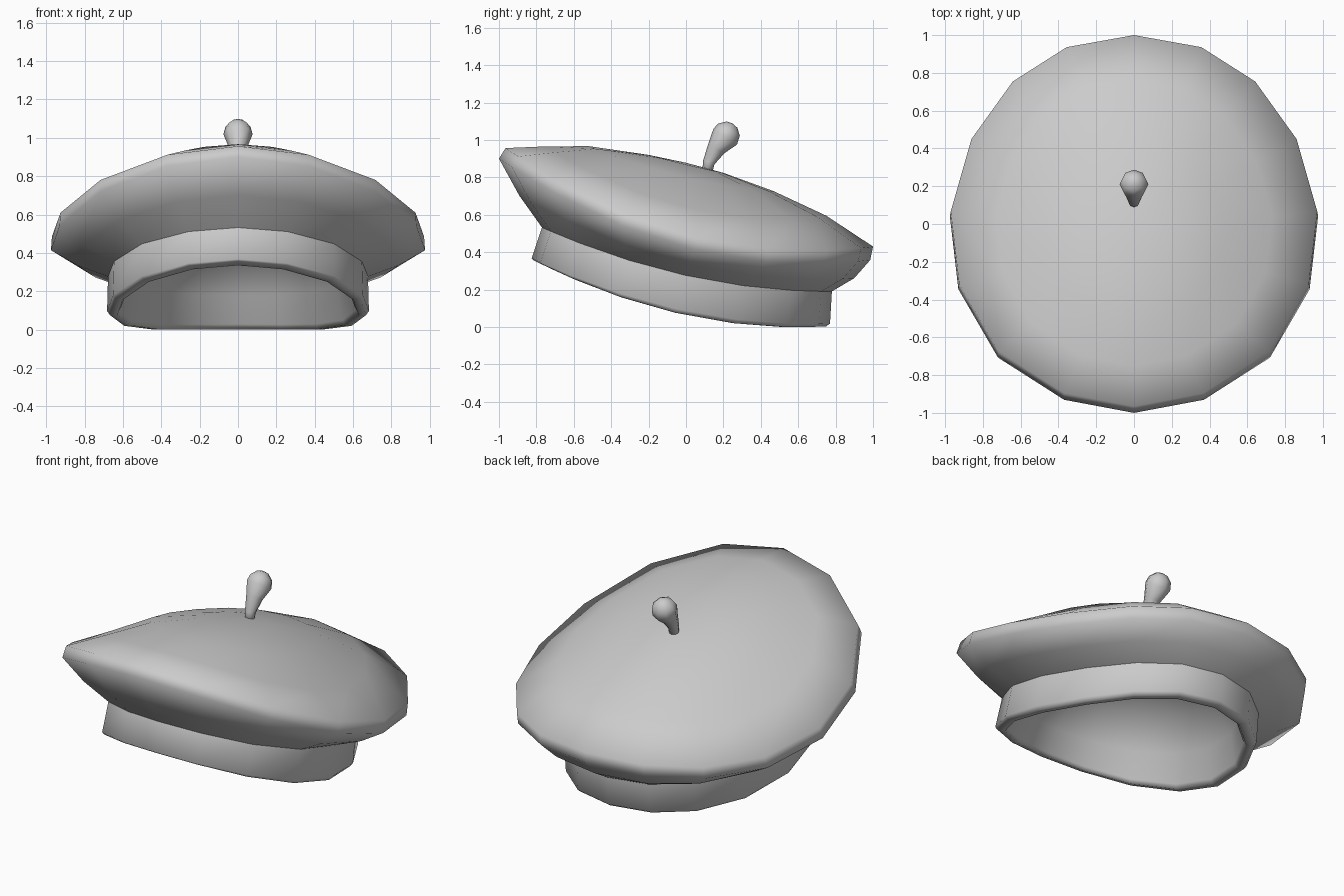
import bpy, bmesh, math
from mathutils import Vector

if "Cube" in bpy.data.objects:
    bpy.data.objects.remove(bpy.data.objects["Cube"])

# Half outline of the cap seen from above, back to front; mirrored in x
HALF = [(0, 1), (.358, .935), (.645, .75), (.865, .44), (.975, .05),
        (.93, -.34), (.72, -.705), (.37, -.93), (0, -1)]
OUTLINE = HALF + [(-x, y) for x, y in HALF[-2:0:-1]]
SHARP_CREASE = 6   # ring where the cap folds into the head band


def ring(sx, front, back, c0, c1, c2, shift=0):
    """Scaled outline between two y limits, with height curving along y."""
    sy, oy = (back - front) / 2, (back + front) / 2
    pts = []
    for x, y in OUTLINE:
        yy = y * sy + oy - shift * (1 - y * y)
        pts.append(Vector((x * sx, yy, c0 + c1 * yy + c2 * yy * yy)))
    return pts


def loft(name, rings, start, end, crease=None):
    """Skin a list of rings and close both ends to a point."""
    bm = bmesh.new()
    loops = [[bm.verts.new(p) for p in r] for r in rings]
    n = len(loops[0])
    for a, b in zip(loops, loops[1:]):
        for i in range(n):
            j = (i + 1) % n
            bm.faces.new((a[i], a[j], b[j], b[i]))
    for loop, tip in ((loops[0], start), (loops[-1], end)):
        t = bm.verts.new(tip)
        for i in range(n):
            bm.faces.new((loop[i], loop[(i + 1) % n], t))
    bmesh.ops.recalc_face_normals(bm, faces=bm.faces)
    for f in bm.faces:
        f.smooth = True
    if crease is not None:
        fold = loops[crease]
        for i in range(n):
            bm.edges.get((fold[i], fold[(i + 1) % n])).smooth = False
    mesh = bpy.data.meshes.new(name)
    bm.to_mesh(mesh)
    bm.free()
    ob = bpy.data.objects.new(name, mesh)
    bpy.context.collection.objects.link(ob)
    return ob


# Cap: crown, rim, underside, head band and hollow inside
loft("beret_cap", [
    ring(.20, -.20, .20, .868, -.24, .10),     # crown
    ring(.48, -.52, .47, .798, -.235, .172),
    ring(.75, -.75, .75, .64, -.247, .249),
    ring(.995, -.965, 1.0, .502, -.275, .203),  # rim top
    ring(1.0, -1.0, .985, .425, -.27, .205),   # rim bottom
    ring(.86, -.89, .90, .34, -.247, .177, .03),    # underside
    ring(.695, -.77, .78, .275, -.222, .145, .05),  # crease above band
    ring(.70, -.825, .77, .085, -.21, .16, .065),   # band
    ring(.685, -.815, .75, .063, -.214, .18, .065),  # band lower lip
    ring(.645, -.77, .71, .063, -.214, .18, .065),
    ring(.63, -.75, .69, .09, -.214, .18, .065),     # inside dome
    ring(.59, -.68, .66, .27, -.22, .12, .05),
    ring(.46, -.52, .52, .46, -.23, .10, .02),
    ring(.24, -.27, .27, .58, -.23, .08),
], (0, 0, .878), (0, 0, .62), SHARP_CREASE)

# Stem: curved stalk swelling to a rounded bulb, given as y, z, radius
STEM = [(.112, .82, .026), (.122, .88, .032), (.162, .955, .05),
        (.210, 1.018, .076), (.230, 1.055, .066), (.246, 1.082, .033)]
path = [Vector((0, y, z)) for y, z, r in STEM]
stem = []
for i, (y, z, r) in enumerate(STEM):
    d = (path[min(i + 1, 5)] - path[max(i - 1, 0)]).normalized()
    side = Vector((0, d.z, -d.y))
    stem.append([path[i] + r * (Vector((math.cos(a), 0, 0)) + side * math.sin(a))
                 for a in (k * math.tau / 8 for k in range(8))])
loft("top_stem", stem, path[0], path[-1] + Vector((0, .003, .006)))
